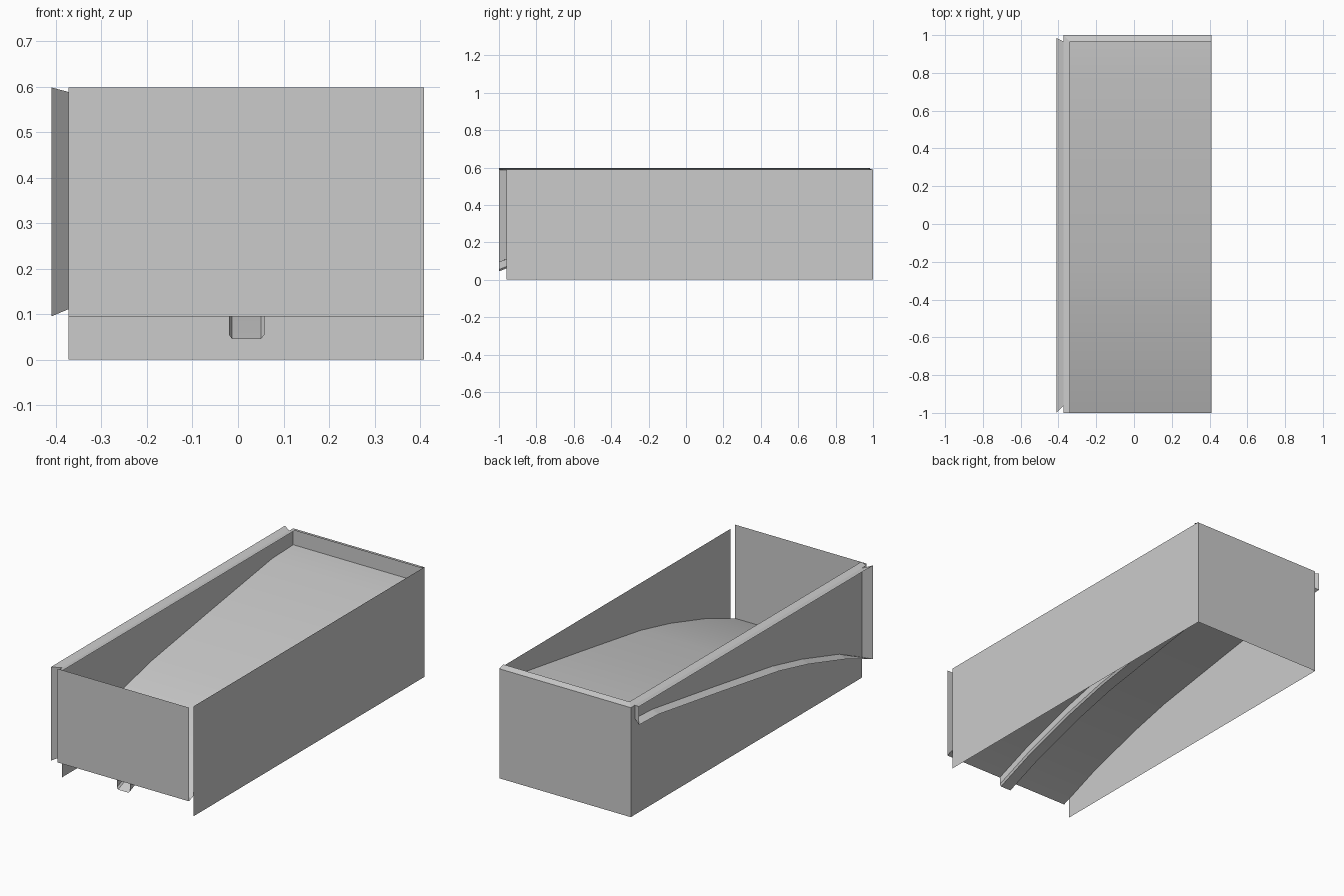
import bpy

if "Cube" in bpy.data.objects:
    bpy.data.objects.remove(bpy.data.objects["Cube"])

# Ramp floor profile (y, z), shared by floor, rail and flange
RAMP = [(-1, .095), (-.77, .183), (-.45, .278), (-.2, .336), (.3, .415), (.82, .494), (1, .5)]
XL, XI, XR, YB = -.372, -.34, .409, .965   # left wall, left lip, right wall, back lip
LIP = .588                                 # height of wall edges


def sheet(name, verts, faces, smooth=False):
    me = bpy.data.meshes.new(name)
    me.from_pydata(verts, [], faces)
    me.update()
    ob = bpy.data.objects.new(name, me)
    bpy.context.collection.objects.link(ob)
    if smooth:
        bpy.context.view_layer.objects.active = ob
        ob.select_set(True)
        bpy.ops.object.shade_smooth_by_angle(angle=.5)
        ob.select_set(False)
    return ob


def quad(name, *verts):
    return sheet(name, verts, [(0, 1, 2, 3)])


def sweep(name, section, path):
    """Sweep an (x, dz) section along the (y, z) ramp path."""
    n = len(section)
    v = [(x, y, z + dz) for y, z in path for x, dz in section]
    f = [(i*n + j, i*n + j + 1, i*n + n + j + 1, i*n + n + j)
         for i in range(len(path) - 1) for j in range(n - 1)]
    return sheet(name, v, f, True)


# Curved ramp floor
sweep("ramp_floor", [(XL, 0), (XR, 0)], RAMP)

# Hollow chamfered rail under the floor
sweep("under_rail", [(.058, 0), (.058, -.04), (.05, -.05), (-.013, -.05), (-.02, -.04), (-.02, 0)], RAMP)

# Wall panels
quad("front_wall", (XL, -1, .095), (XR, -1, .095), (XR, -1, .598), (XL, -1, .598))
quad("right_wall", (XR, -.96, 0), (XR, 1, 0), (XR, 1, .59), (XR, -.96, .59))
quad("back_wall", (XR, 1, 0), (XL, 1, 0), (XL, 1, LIP), (XR, 1, LIP))
quad("left_wall", (XL, 1, 0), (XL, -.96, 0), (XL, -.96, LIP), (XL, 1, LIP))

# Sloped lips overhanging inwards
quad("back_lip", (XI, YB, .598), (XR, YB, .598), (XR, 1, LIP), (XL, 1, LIP))
quad("left_lip", (XL, -1, LIP), (XI, -1, .598), (XI, YB, .598), (XL, 1, LIP))

# Flared flange around the left side panel
low = RAMP[:-1] + [(.985, .5)]
outer = [(-.41, y, z) for y, z in low] + [(-.41, .985, .598), (-.41, -1, .598)]
ring = [(XL, max(-.96, min(YB, y)), min(z + .016, LIP)) for _, y, z in outer]
n = len(outer)
sheet("left_flange", outer + ring, [(i, (i + 1) % n, n + (i + 1) % n, n + i) for i in range(n)])
